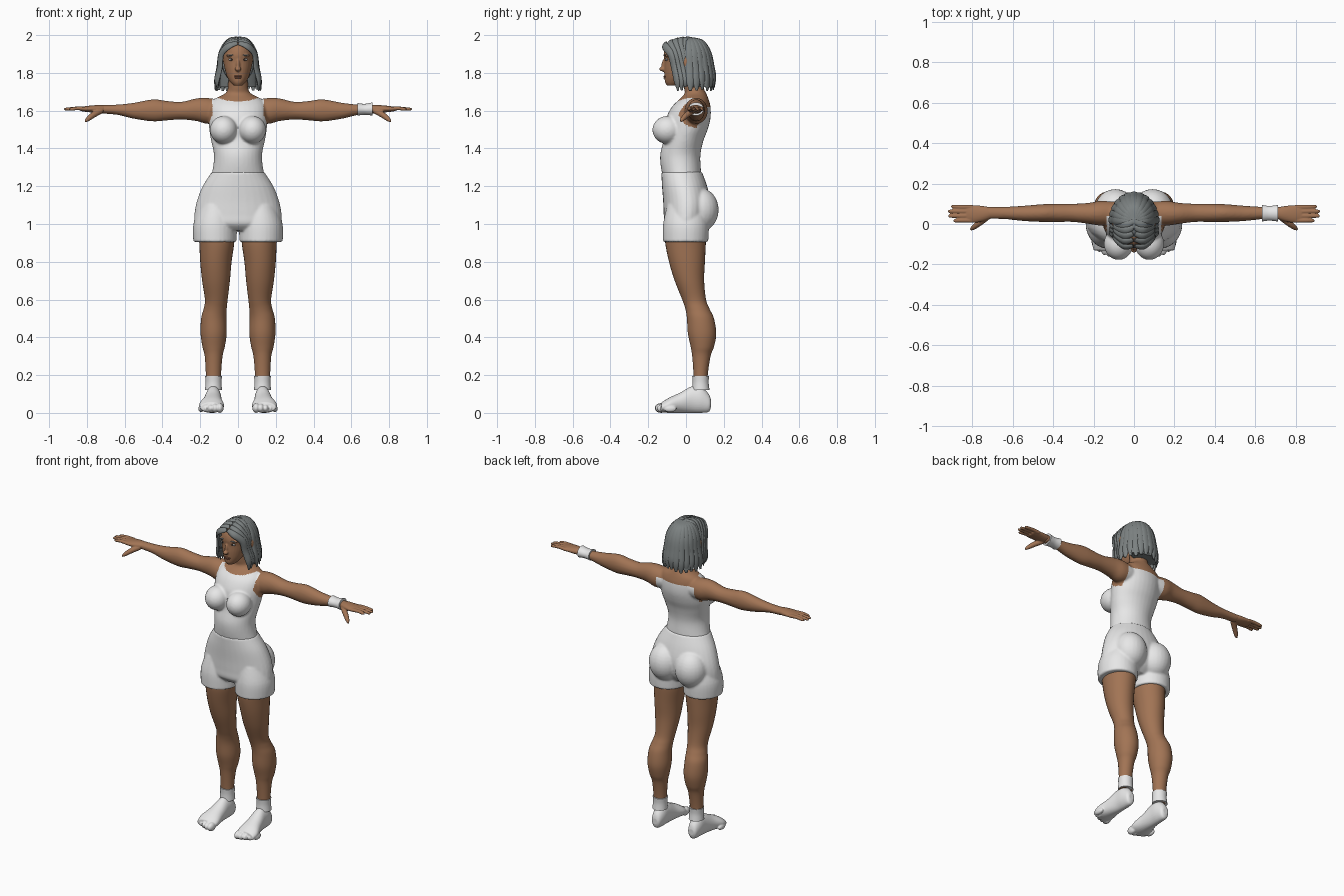
import bpy
import bmesh
import math
import random
from mathutils import Vector, Matrix

random.seed(4)
default_cube = bpy.data.objects.get("Cube")
if default_cube:
    bpy.data.objects.remove(default_cube, do_unlink=True)


def material(name, red, green, blue):
    mat = bpy.data.materials.new(name)
    mat.use_nodes = True
    mat.diffuse_color = (red, green, blue, 1)
    shader = mat.node_tree.nodes["Principled BSDF"]
    shader.inputs["Base Color"].default_value = (red, green, blue, 1)
    shader.inputs["Roughness"].default_value = 0.7
    return mat


SKIN = material("skin brown", .36, .175, .09)
WHITE = material("cloth white", .8, .8, .8)
HAIR = material("hair grey", .2, .22, .22)
LIP = material("lip brown", .27, .11, .065)
EYE = material("eye grey", .45, .43, .41)
DARK = material("iris dark", .04, .03, .025)


def smooth_rows(rows, steps=5):
    """Catmull-Rom interpolation through rows of numbers."""
    result = []
    last = len(rows) - 1
    for i in range(last):
        quad = [rows[max(i - 1, 0)], rows[i], rows[i + 1], rows[min(i + 2, last)]]
        for k in range(steps):
            t = k / steps
            result.append([
                b + t * (c - a) / 2 + t * t * (a - 2.5 * b + 2 * c - d / 2)
                + t ** 3 * (1.5 * (b - c) + (d - a) / 2)
                for a, b, c, d in zip(*quad)])
    return result + [list(rows[-1])]


def skin_rings(bm, rings):
    """Bridge rings of points into a closed tube."""
    loops = [[bm.verts.new(p) for p in ring] for ring in rings]
    count = len(loops[0])
    for low, high in zip(loops, loops[1:]):
        for i in range(count):
            j = (i + 1) % count
            bm.faces.new((low[i], low[j], high[j], high[i]))
    bm.faces.new(loops[0][::-1])
    bm.faces.new(loops[-1])


def loft(bm, axis, rows, side=1, sides=32):
    """Rows are (position on axis, min, max, min, max) of the other two axes."""
    rings = []
    for pos, a0, a1, b0, b1 in smooth_rows(rows):
        ring = []
        for i in range(sides):
            angle = math.tau * i / sides
            point = [(a0 + a1) / 2 + (a1 - a0) / 2 * math.cos(angle),
                     (b0 + b1) / 2 + (b1 - b0) / 2 * math.sin(angle)]
            point.insert("xyz".index(axis), pos)
            ring.append((point[0] * side, point[1], point[2]))
        rings.append(ring)
    skin_rings(bm, rings)


def ball(bm, center, radii, side=1):
    place = Matrix.Translation((center[0] * side, center[1], center[2]))
    bmesh.ops.create_uvsphere(bm, u_segments=24, v_segments=16, radius=1,
                              matrix=place @ Matrix.Diagonal((*radii, 1)))


def strand(bm, rows, flat=1.0, sides=10, hub=Vector((0, .01, 1.86))):
    """Tapered tube along rows of (x, y, z, half width), flattened outward."""
    pts = smooth_rows(rows)
    rings = []
    for i, (x, y, z, width) in enumerate(pts):
        spot = Vector((x, y, z))
        along = Vector(pts[min(i + 1, len(pts) - 1)][:3]) - Vector(pts[max(i - 1, 0)][:3])
        across = along.cross(spot - hub).normalized()
        out = across.cross(along).normalized()
        rings.append([spot + across * width * math.cos(math.tau * k / sides)
                      + out * width * flat * math.sin(math.tau * k / sides)
                      for k in range(sides)])
    skin_rings(bm, rings)


def finish(name, bm, mats, voxel=0, relax=3, rule=None):
    """Make the object, optionally fuse its pieces, then colour its faces."""
    bmesh.ops.recalc_face_normals(bm, faces=bm.faces[:])
    mesh = bpy.data.meshes.new(name)
    bm.to_mesh(mesh)
    bm.free()
    obj = bpy.data.objects.new(name, mesh)
    bpy.context.collection.objects.link(obj)
    if voxel:
        fuse = obj.modifiers.new("fuse", 'REMESH')
        fuse.mode = 'VOXEL'
        fuse.voxel_size = voxel
        soften = obj.modifiers.new("soften", 'SMOOTH')
        soften.iterations = relax
        graph = bpy.context.evaluated_depsgraph_get()
        fused = bpy.data.meshes.new_from_object(obj.evaluated_get(graph))
        obj.modifiers.clear()
        obj.data = fused
        fused.name = name
    obj.data.materials.clear()
    for mat in mats:
        obj.data.materials.append(mat)
    for face in obj.data.polygons:
        face.material_index = rule(face.center) if rule else 0
    bpy.ops.object.select_all(action='DESELECT')
    obj.select_set(True)
    bpy.context.view_layer.objects.active = obj
    bpy.ops.object.shade_smooth_by_angle(angle=math.radians(50))
    return obj


def vest_rule(c):
    """White vest with neckline and armholes, skin elsewhere."""
    armhole = abs(c.x) > .135 and math.hypot(c.y - .05, c.z - 1.6) < .09
    neckline = 1.62 if c.y > .04 else 1.65 + .25 * max(abs(c.x) - .04, 0)
    return int(abs(c.x) < .168 and not armhole and c.z < neckline)


# Upper body: torso, neck, bust and arms fused together
bm = bmesh.new()
torso = [(1.2, .16, -.1, .08), (1.27, .138, -.127, .08), (1.36, .127, -.137, .076),
         (1.44, .142, -.12, .092), (1.5, .152, -.11, .115), (1.56, .155, -.105, .13),
         (1.62, .15, -.075, .13), (1.66, .125, -.035, .12), (1.69, .07, -.008, .108),
         (1.72, .054, -.01, .095), (1.8, .052, -.02, .09)]
loft(bm, 'z', [(z, -w, w, front, back) for z, w, front, back in torso])
arm = [(.08, 0, .11, 1.54, 1.655), (.16, -.008, .115, 1.53, 1.667), (.22, 0, .105, 1.545, 1.665),
       (.3, .01, .1, 1.553, 1.647), (.38, .01, .1, 1.548, 1.652), (.45, .01, .098, 1.543, 1.66),
       (.55, .015, .09, 1.557, 1.642), (.64, .024, .085, 1.578, 1.632), (.73, .025, .085, 1.585, 1.63)]
for side in (1, -1):
    loft(bm, 'x', arm, side)
    ball(bm, (.076, -.098, 1.498), (.073, .08, .074), side)
finish("upper_body", bm, [SKIN, WHITE], .007, 5, vest_rule)

# Shorts: hips, thighs and seat fused together
bm = bmesh.new()
hips = [(1.275, .139, -.131, .085), (1.2, .187, -.127, .112), (1.12, .218, -.121, .13),
        (1.05, .231, -.118, .125), (1, .228, -.114, .105), (.965, .19, -.08, .07)]
loft(bm, 'z', [(z, -w, w, front, back) for z, w, front, back in hips])
for side in (1, -1):
    loft(bm, 'z', [(1.1, .03, .2, -.1, .1), (1, .008, .236, -.121, .12),
                   (.905, .007, .237, -.122, .118)], side)
    ball(bm, (.092, .075, 1.075), (.1, .098, .115), side)
finish("shorts", bm, [WHITE], .007, 4)

leg = [(.96, .02, .21, -.11, .105), (.9, .02, .205, -.11, .105), (.8, .034, .2, -.09, .1),
       (.7, .043, .19, -.06, .096), (.6, .055, .175, -.02, .106), (.55, .06, .182, -.003, .125),
       (.5, .062, .195, .005, .148), (.42, .06, .198, .01, .16), (.35, .07, .188, .025, .148),
       (.3, .082, .176, .033, .13), (.2, .09, .17, .04, .115), (.12, .09, .17, .04, .115)]
foot = [(.132, .112, .148, .03, .07), (.12, .1, .16, .005, .1), (.08, .09, .17, 0, .14),
        (.03, .088, .174, 0, .14), (-.03, .083, .187, 0, .108), (-.09, .074, .206, 0, .08),
        (-.13, .08, .2, .003, .055)]
palm = [(.7, .03, .08, 1.59, 1.628), (.74, .015, .088, 1.588, 1.63), (.79, .006, .093, 1.592, 1.626),
        (.83, .012, .092, 1.597, 1.621)]

for label, side in (("left", 1), ("right", -1)):
    # Legs
    bm = bmesh.new()
    loft(bm, 'z', leg, side)
    finish(label + "_leg", bm, [SKIN])

    # Socks with separate toes and an ankle cuff
    bm = bmesh.new()
    loft(bm, 'y', foot, side)
    for i in range(5):
        ball(bm, (.096 + .025 * i, -.132 + .003 * i * i, .026 - .001 * i),
             (.02 - .0015 * i, .034, .026 - .002 * i), side)
    finish(label + "_foot", bm, [WHITE], .004, 2)
    bm = bmesh.new()
    loft(bm, 'z', [(.12, .085, .175, .032, .125), (.16, .087, .172, .035, .12),
                   (.195, .085, .174, .033, .122)], side)
    finish(label + "_sock_cuff", bm, [WHITE])

    # Hands with four fingers and a thumb
    bm = bmesh.new()
    loft(bm, 'x', palm, side)
    for i, tip in enumerate((.893, .918, .92, .905)):
        y = .018 + .022 * i
        strand(bm, [(side * .8, y, 1.609, .012), (side * .85, y, 1.612, .011),
                    (side * (tip - .01), y * 1.06 - .003, 1.608, .009),
                    (side * tip, y * 1.06 - .003, 1.607, .004)], .9)
    strand(bm, [(side * .725, .035, 1.6, .016), (side * .765, .005, 1.578, .016),
                (side * .795, -.018, 1.555, .012), (side * .808, -.028, 1.542, .005)])
    finish(label + "_hand", bm, [SKIN], .004, 1)

# Wristband on the left arm
bm = bmesh.new()
loft(bm, 'x', [(.632, .012, .094, 1.574, 1.641), (.67, .017, .089, 1.578, 1.636),
               (.712, .012, .094, 1.574, 1.644)])
finish("wristband", bm, [WHITE])

# Head with jaw, nose, brow and ears
bm = bmesh.new()
skull = [(1.732, .022, -.1, -.04), (1.75, .04, -.111, 0), (1.78, .058, -.114, .03),
         (1.82, .07, -.116, .06), (1.86, .078, -.115, .085), (1.9, .082, -.118, .1),
         (1.94, .075, -.104, .095), (1.97, .05, -.065, .065)]
loft(bm, 'z', [(z, -w, w, front, back) for z, w, front, back in skull])
ball(bm, (0, -.114, 1.838), (.011, .016, .036))
ball(bm, (0, -.125, 1.82), (.016, .017, .012))
for side in (1, -1):
    ball(bm, (.096, .004, 1.855), (.013, .02, .034), side)
    ball(bm, (.035, -.097, 1.892), (.028, .015, .009), side)
finish("head", bm, [SKIN], .004, 3)

# Face details
bm = bmesh.new()
ball(bm, (0, -.111, 1.782), (.022, .008, .005))
ball(bm, (0, -.111, 1.774), (.018, .008, .005))
finish("lips", bm, [LIP])
for name, mat, center, radii in (
        ("eye", EYE, (.035, -.102, 1.871), (.016, .008, .007)),
        ("iris", DARK, (.035, -.107, 1.871), (.006, .005, .006)),
        ("eyebrow", HAIR, (.036, -.108, 1.894), (.022, .006, .004))):
    for label, side in (("left", 1), ("right", -1)):
        bm = bmesh.new()
        ball(bm, center, radii, side)
        finish(label + "_" + name, bm, [mat])

# Hair base: open cap and the mass at the nape
bm = bmesh.new()
ball(bm, (0, .005, 1.868), (.09, .125, .122))
bare = [f for f in bm.faces if f.calc_center_median().y < .02
        and f.calc_center_median().z < 1.955 - .4 * abs(f.calc_center_median().x)]
bmesh.ops.delete(bm, geom=bare, context='FACES')
loft(bm, 'z', [(1.725, -.1, .1, .05, .14), (1.8, -.098, .098, .025, .138),
               (1.9, -.085, .085, .01, .125), (1.96, -.05, .05, 0, .08)])
finish("hair_base", bm, [HAIR])

# Hair locks: fanned around the back, then swept from the centre parting
bm = bmesh.new()
fall = [(1.984, .015, .02, .012), (1.966, .058, .078, .02), (1.91, .091, .115, .024),
        (1.83, .103, .133, .025), (1.765, .116, .142, .023), (1.71, .12, .14, .007)]
for step in range(-6, 7):
    angle = math.radians(step * 14)
    drop = random.uniform(-.008, .012)
    strand(bm, [(wide * math.sin(angle), .008 + deep * math.cos(angle), z + drop * (z < 1.8), w)
                for z, wide, deep, w in fall], .45)
for side in (1, -1):
    for k in range(5):
        shift = .02 * k
        top = 1.958 + .029 * math.sin(k * .42)
        end = 1.715 + random.uniform(-.012, .012)
        strand(bm, [(side * .004, -.108 + .03 * k, top, .012),
                    (side * .05, -.112 + .026 * k, top - .016, .02),
                    (side * .088, -.082 + shift, 1.9, .02),
                    (side * .096, -.064 + shift, 1.83, .019),
                    (side * .112, -.05 + shift, 1.76, .018),
                    (side * .108, -.042 + shift, end, .005)], .5)
finish("hair_locks", bm, [HAIR])
